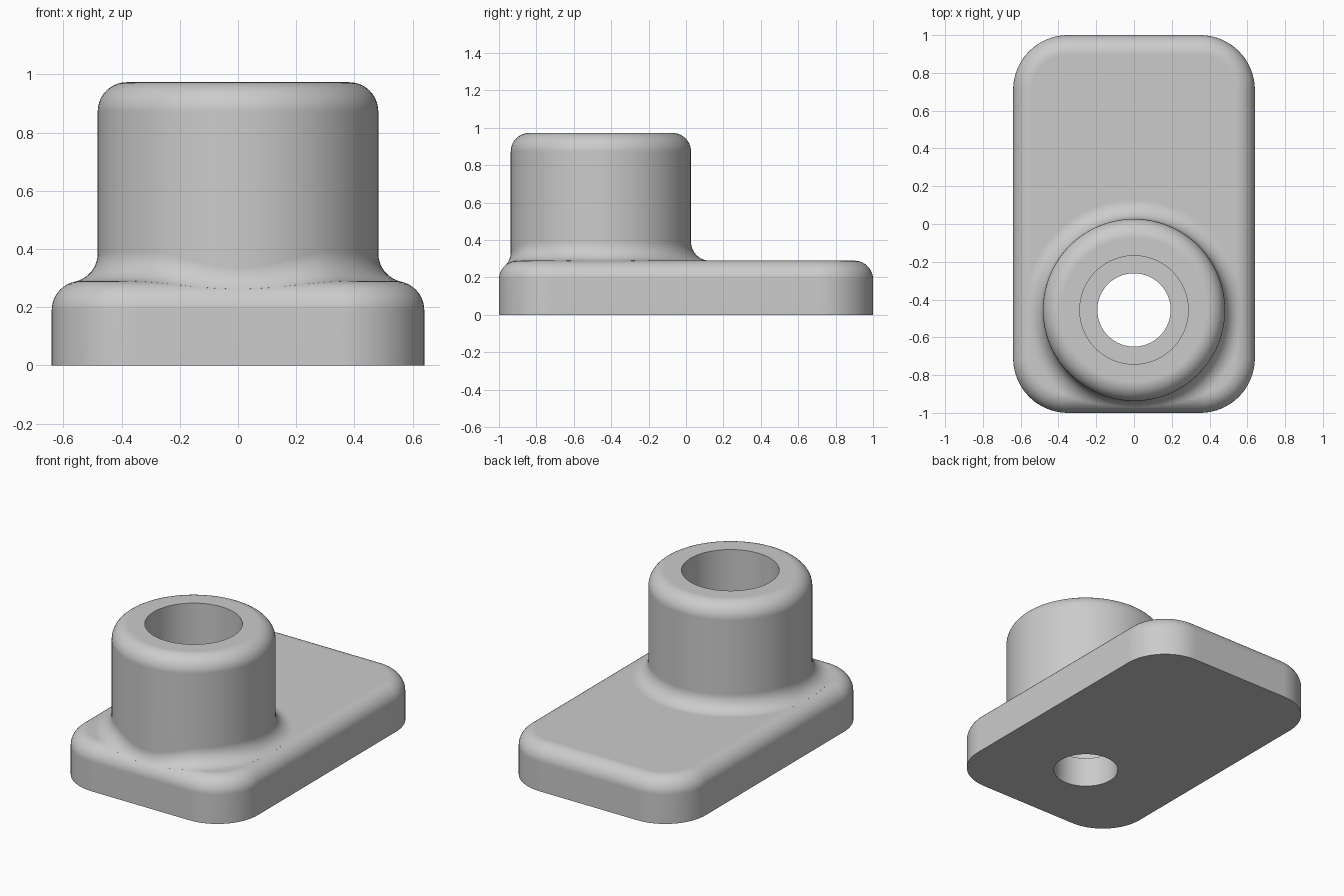
import bpy, bmesh
from math import sin, cos, pi, sqrt
from mathutils import Vector

if "Cube" in bpy.data.objects:
    bpy.data.objects.remove(bpy.data.objects["Cube"], do_unlink=True)

# Main sizes
CORE_X, CORE_Y, CORNER = 0.35, 0.71, 0.29      # plate corner centres and radius
PLATE_Z, ROUND = 0.29, 0.1                     # plate height, edge rounding
BOSS_Y, BOSS_R, BOSS_Z = -0.455, 0.482, 0.973  # hollow boss
BORE_R, HOLE_R, LEDGE_Z = 0.287, 0.194, 0.195
SIDES, STEPS = 96, 10

grey = bpy.data.materials.new("light grey")
grey.use_nodes = True
grey.diffuse_color = (0.6, 0.6, 0.6, 1)
grey.node_tree.nodes["Principled BSDF"].inputs["Base Color"].default_value = grey.diffuse_color


def skin(name, rings):
    """Closed solid through a stack of rings with equal point counts."""
    bm = bmesh.new()
    loops = [[bm.verts.new(p) for p in ring] for ring in rings]
    for a, b in zip(loops, loops[1:]):
        for i in range(len(a)):
            j = (i + 1) % len(a)
            bm.faces.new((a[i], a[j], b[j], b[i]))
    bm.faces.new(loops[0])
    bm.faces.new(loops[-1])
    bmesh.ops.recalc_face_normals(bm, faces=bm.faces)
    mesh = bpy.data.meshes.new(name)
    bm.to_mesh(mesh)
    bm.free()
    mesh.materials.append(grey)
    obj = bpy.data.objects.new(name, mesh)
    bpy.context.collection.objects.link(obj)
    return obj


def circle(r, z):
    return [Vector((r * cos(2 * pi * i / SIDES), BOSS_Y + r * sin(2 * pi * i / SIDES), z))
            for i in range(SIDES)]


def outline(inset, z):
    """Rounded rectangle of the plate."""
    points = []
    for k, (sx, sy) in enumerate(((1, 1), (-1, 1), (-1, -1), (1, -1))):
        for i in range(17):
            a = pi / 2 * (k + i / 16)
            r = CORNER - inset
            points.append(Vector((sx * CORE_X + r * cos(a), sy * CORE_Y + r * sin(a), z)))
    return points


def fillet_arc(ball):
    """Arc of a ball rolling between the boss wall and the plate."""
    core = Vector((max(-CORE_X, min(CORE_X, ball.x)), max(-CORE_Y, min(CORE_Y, ball.y)), 0))
    out = Vector((ball.x, ball.y, 0)) - core
    flat_r = CORNER - ROUND
    over = max(0, out.length - flat_r)
    centre = Vector((ball.x, ball.y, PLATE_Z - ROUND + sqrt(4 * ROUND ** 2 - over ** 2)))
    foot = Vector((ball.x, ball.y, PLATE_Z - ROUND))
    if over > 0:
        foot = core + out.normalized() * flat_r
        foot.z = PLATE_Z - ROUND
    to_wall = Vector((-ball.x, BOSS_Y - ball.y, 0)).normalized()
    to_plate = (foot - centre).normalized()
    arc = [centre + ROUND * to_wall.slerp(to_plate, i / STEPS) for i in range(STEPS + 1)]
    arc.append(arc[-1] + to_plate * 0.004)     # sink the rim into the plate
    return arc


# Base plate with rounded upper edge
quarter = [pi / 2 * i / STEPS for i in range(STEPS + 1)]
base = skin("mounting_plate", [outline(0, 0)] + [
    outline(ROUND * (1 - cos(a)), PLATE_Z - ROUND + ROUND * sin(a)) for a in quarter])

# Boss with rounded rim and blended foot
rim = [circle(BOSS_R - ROUND + ROUND * sin(a), BOSS_Z - ROUND + ROUND * cos(a)) for a in quarter]
foot = list(zip(*[fillet_arc(p) for p in circle(BOSS_R + ROUND, 0)]))
boss = skin("boss", rim + foot + [circle(0.42, 0.12)])

# Stepped bore cutters
bore = skin("bore_cutter", [circle(BORE_R, LEDGE_Z), circle(BORE_R, 1.2)])
hole = skin("hole_cutter", [circle(HOLE_R, -0.2), circle(HOLE_R, 0.5)])

bpy.ops.object.select_all(action="DESELECT")
bpy.context.view_layer.objects.active = base
base.select_set(True)
for tool, mode in ((boss, "UNION"), (bore, "DIFFERENCE"), (hole, "DIFFERENCE")):
    tool.hide_render = True
    mod = base.modifiers.new(tool.name, "BOOLEAN")
    mod.operation, mod.object, mod.solver = mode, tool, "EXACT"
    bpy.ops.object.modifier_apply(modifier=mod.name)
    bpy.data.objects.remove(tool, do_unlink=True)

# Smooth shading with crisp bore edges
bpy.ops.object.shade_smooth_by_angle(angle=pi / 6)
weighted = base.modifiers.new("even_shading", "WEIGHTED_NORMAL")
weighted.keep_sharp = True
